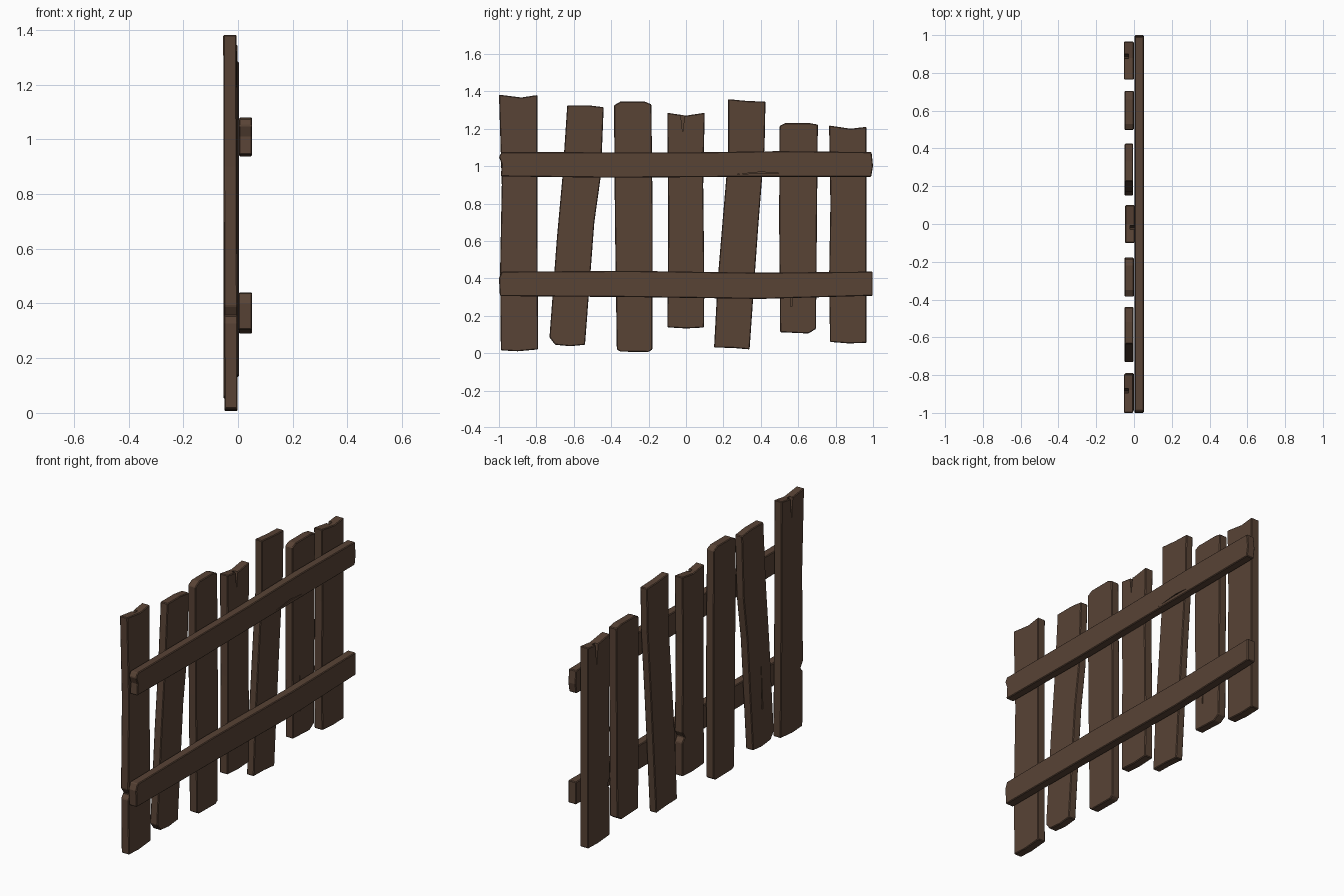
import bpy, bmesh

wood = bpy.data.materials.new("dark_brown_wood")
wood.diffuse_color = (0.098, 0.056, 0.036, 1)


def prism(name, outline, x0, x1, lean=0.0):
    """Extrude a (y, z) outline from x0 to x1; lean shifts x with height."""
    bm = bmesh.new()
    back = [bm.verts.new((x0 + lean * z, y, z)) for y, z in outline]
    front = [bm.verts.new((x1 + lean * z, y, z)) for y, z in outline]
    n = len(outline)
    bm.faces.new(back)
    bm.faces.new(front[::-1])
    for i in range(n):
        j = (i + 1) % n
        bm.faces.new((back[i], front[i], front[j], back[j]))
    bmesh.ops.recalc_face_normals(bm, faces=bm.faces[:])
    mesh = bpy.data.meshes.new(name)
    bm.to_mesh(mesh)
    bm.free()
    mesh.materials.append(wood)
    ob = bpy.data.objects.new(name, mesh)
    bpy.context.collection.objects.link(ob)
    return ob


def board(name, outline, x0, x1, lean=0.0, cracks=()):
    """Chamfered plank with optional shallow wedge cracks (outline, x0, x1)."""
    ob = prism(name, outline, x0, x1, lean)
    bev = ob.modifiers.new("worn_edges", 'BEVEL')
    bev.width = 0.004
    bev.segments = 1
    bev.limit_method = 'ANGLE'
    bev.angle_limit = 0.6
    for tri, c0, c1 in cracks:
        cutter = prism(name + "_crack_cutter", tri, c0, c1)
        cutter.hide_render = True
        cutter.hide_viewport = False
        cut = ob.modifiers.new("crack", 'BOOLEAN')
        cut.operation = 'DIFFERENCE'
        cut.solver = 'EXACT'
        cut.object = cutter
        bpy.context.view_layer.objects.active = ob
        for m in list(ob.modifiers):
            bpy.ops.object.modifier_apply(modifier=m.name)
        bpy.data.objects.remove(cutter)
    return ob


# Upright boards, from -y to +y, outlines run anticlockwise from lower left
board("picket_1", [(-0.99, 0.015), (-0.9, 0.01), (-0.79, 0.02), (-0.795, 0.7),
                   (-0.795, 1.38), (-0.88, 1.367), (-1.0, 1.382), (-0.985, 0.9),
                   (-0.995, 0.39), (-0.972, 0.355), (-0.993, 0.33)],
      -0.05, -0.001, -0.003,
      [([(-0.9, 1.42), (-0.885, 1.25), (-0.865, 1.42)], -0.08, -0.03)])
board("picket_2", [(-0.73, 0.085), (-0.7, 0.045), (-0.62, 0.037), (-0.54, 0.045),
                   (-0.49, 0.70), (-0.455, 0.95), (-0.44, 1.315), (-0.52, 1.325),
                   (-0.635, 1.325), (-0.66, 0.95), (-0.69, 0.62)],
      -0.05, -0.003, 0,
      [([(-0.63, 0.25), (-0.62, 0.25), (-0.61, 0.55)], -0.08, -0.035)])
board("picket_3", [(-0.37, 0.02), (-0.35, 0.008), (-0.2, 0.006), (-0.18, 0.02),
                   (-0.178, 0.7), (-0.185, 1.33), (-0.22, 1.345), (-0.35, 1.345),
                   (-0.385, 1.325), (-0.38, 0.7)], -0.05, -0.001)
board("picket_4", [(-0.1, 0.138), (0.0, 0.132), (0.096, 0.137), (0.098, 0.33),
                   (0.078, 0.355), (0.098, 0.39), (0.092, 0.9), (0.1, 1.285),
                   (0.0, 1.27), (-0.1, 1.285), (-0.095, 0.7)],
      -0.047, 0.004, 0,
      [([(-0.035, 1.33), (-0.018, 1.18), (0.0, 1.33)], -0.02, 0.03)])
board("picket_5", [(0.15, 0.03), (0.25, 0.028), (0.34, 0.02), (0.37, 0.45),
                   (0.388, 0.7), (0.42, 1.1), (0.425, 1.345), (0.33, 1.348),
                   (0.225, 1.358), (0.225, 1.05), (0.195, 0.7), (0.17, 0.4)],
      -0.05, -0.005)
board("picket_6", [(0.503, 0.112), (0.655, 0.105), (0.695, 0.13), (0.70, 0.7),
                   (0.705, 1.222), (0.66, 1.23), (0.53, 1.23), (0.5, 1.215),
                   (0.498, 0.7)], -0.05, -0.001, 0,
      [([(0.56, 0.25), (0.568, 0.25), (0.564, 0.5)], -0.012, 0.03)])
board("picket_7", [(0.77, 0.06), (0.87, 0.052), (0.965, 0.055), (0.965, 0.7),
                   (0.965, 1.21), (0.88, 1.2), (0.765, 1.217), (0.772, 0.8),
                   (0.765, 0.39), (0.788, 0.355), (0.766, 0.33)],
      -0.053, -0.001, 0,
      [([(0.87, 1.25), (0.887, 1.08), (0.905, 1.25)], -0.08, -0.03)])

# Horizontal rails on the +x side
board("upper_rail", [(-0.99, 0.945), (-0.4, 0.938), (0.2, 0.942), (0.99, 0.943),
                     (1.0, 1.0), (0.992, 1.075), (0.5, 1.08), (0.0, 1.073),
                     (-0.985, 1.075), (-1.0, 1.05), (-0.985, 1.01)],
      0.004, 0.052, 0,
      [([(0.26, 0.955), (0.4, 0.963), (0.52, 0.96), (0.4, 0.969)], 0.042, 0.08)])
board("lower_rail", [(-0.995, 0.305), (-0.3, 0.3), (0.4, 0.29), (0.998, 0.307),
                     (0.998, 0.436), (0.4, 0.43), (-0.3, 0.44), (-0.985, 0.436),
                     (-1.0, 0.4)], 0.002, 0.052)
